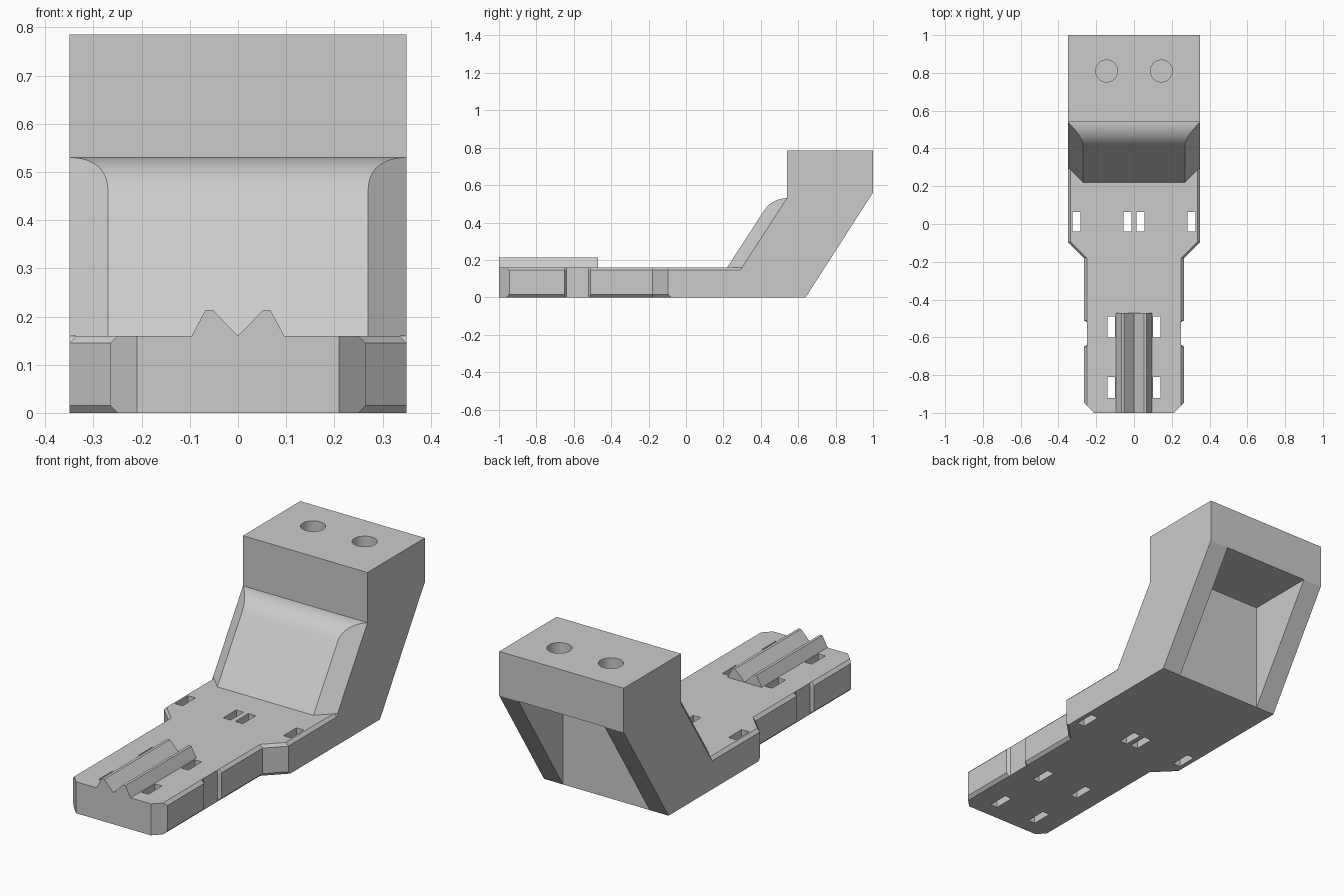
import bpy, bmesh, math

cube = bpy.data.objects.get("Cube")
if cube:
    bpy.data.objects.remove(cube, do_unlink=True)

grey = bpy.data.materials.new("light grey plastic")
grey.use_nodes = True
COLOUR = (0.6, 0.6, 0.6, 1)
grey.diffuse_color = COLOUR
grey.node_tree.nodes["Principled BSDF"].inputs["Base Color"].default_value = COLOUR


def loft(name, rings):
    """Solid through a list of rings that have equal point counts."""
    bm = bmesh.new()
    rows = [[bm.verts.new(p) for p in ring] for ring in rings]
    for a, b in zip(rows, rows[1:]):
        for i in range(len(a)):
            j = (i + 1) % len(a)
            bm.faces.new((a[i], a[j], b[j], b[i]))
    bm.faces.new(rows[0][::-1])
    bm.faces.new(rows[-1])
    bmesh.ops.remove_doubles(bm, verts=bm.verts[:], dist=1e-5)
    bmesh.ops.recalc_face_normals(bm, faces=bm.faces[:])
    mesh = bpy.data.meshes.new(name)
    bm.to_mesh(mesh)
    bm.free()
    mesh.materials.append(grey)
    obj = bpy.data.objects.new(name, mesh)
    bpy.context.collection.objects.link(obj)
    return obj


def side_prism(name, profile, half):
    """Extrude a (y, z) profile across x."""
    return loft(name, [[(x, y, z) for y, z in profile] for x in (-half, half)])


def box(name, x0, x1, y0, y1, z0, z1):
    return loft(name, [[(x0, y0, z), (x1, y0, z), (x1, y1, z), (x0, y1, z)] for z in (z0, z1)])


def activate(obj):
    bpy.ops.object.select_all(action="DESELECT")
    obj.select_set(True)
    bpy.context.view_layer.objects.active = obj


def combine(obj, other, operation):
    mod = obj.modifiers.new("combine", "BOOLEAN")
    mod.operation, mod.solver, mod.object = operation, "EXACT", other
    activate(obj)
    bpy.ops.object.modifier_apply(modifier=mod.name)
    bpy.data.objects.remove(other, do_unlink=True)


# Base plate: stacked outlines give the chamfers, with a side notch and shoulders
NOTCH = 0.25


def outline(z, narrow, wide):
    right = [(0.21, -1), (narrow, narrow - 1.21), (narrow, -0.65), (NOTCH, -0.64),
             (NOTCH, -0.52), (narrow, -0.51), (narrow, -0.18),
             (wide, wide - narrow - 0.18), (wide, 0.4)]
    return [(x, y, z) for x, y in right] + [(-x, y, z) for x, y in reversed(right)]


bracket = loft("bracket", [outline(0, NOTCH, 0.35), outline(0.015, 0.265, 0.35),
                           outline(0.145, 0.265, 0.35), outline(0.16, NOTCH, 0.335)])

# Raised arm with the mounting block
arm = side_prism("arm", [(0.29, 0), (0.64, 0), (1, 0.56), (1, 0.785), (0.54, 0.785),
                         (0.54, 0.53), (0.29, 0.145)], 0.35)
combine(bracket, arm, "UNION")

# Hollow at the back of the arm
combine(bracket, side_prism("pocket", [(0.64, -0.1), (1.2, -0.1), (1.2, 0.56), (0.64, 0.56)],
                            0.243), "DIFFERENCE")

for side in (-1, 1):
    # Blind screw holes in the block
    ring = [(0.145 * side + 0.058 * math.cos(t * math.tau / 40),
             0.81 + 0.058 * math.sin(t * math.tau / 40)) for t in range(40)]
    hole = loft("screw_hole", [[(x, y, z) for x, y in ring] for z in (0.62, 0.9)])
    combine(bracket, hole, "DIFFERENCE")
    # Strap slots through the plate
    for x, y, w, l in ((0.12, -0.865, 0.04, 0.11), (0.12, -0.545, 0.04, 0.11),
                       (0.034, 0.012, 0.042, 0.105), (0.305, 0.012, 0.042, 0.105)):
        slot = box("strap_slot", side * x - w / 2, side * x + w / 2,
                   y - l / 2, y + l / 2, -0.1, 0.3)
        combine(bracket, slot, "DIFFERENCE")

# Padded front of the arm: straight slope rolling over into the block
SLOPE, RADIUS = 0.649, 0.147
front = [(0.22, 0.16)]
for i in range(17):
    t = math.radians(57) * (1 - i / 16)
    front.append((0.54 - RADIUS * math.sin(t), 0.53 - RADIUS * (1 - math.cos(t))))
rings = []
for y, z in front:
    back = 0.54 - (0.53 - z) * SLOPE
    x = 0.35 - (back - y)
    rings.append([(-x, y, z), (x, y, z), (0.35, back, z), (-0.35, back, z)])
rings[-1] = [(-0.35, 0.54, 0.53), (0.35, 0.54, 0.53), (0.35, 0.5401, 0.53), (-0.35, 0.5401, 0.53)]
pad = loft("arm_front_pad", rings)

# Twin rails forming a V-shaped cradle
for name, s in (("left_rail", 1), ("right_rail", -1)):
    section = [(0, 0.16), (0.053, 0.214), (0.067, 0.214), (0.096, 0.18), (0.096, 0.16)]
    section[3:] = [(0.096, 0.16)]
    loft(name, [[(s * x, y, z) for x, z in section] for y in (-1, -0.47)])

for obj in (bracket, pad):
    activate(obj)
    bpy.ops.object.shade_smooth_by_angle(angle=math.radians(25))
